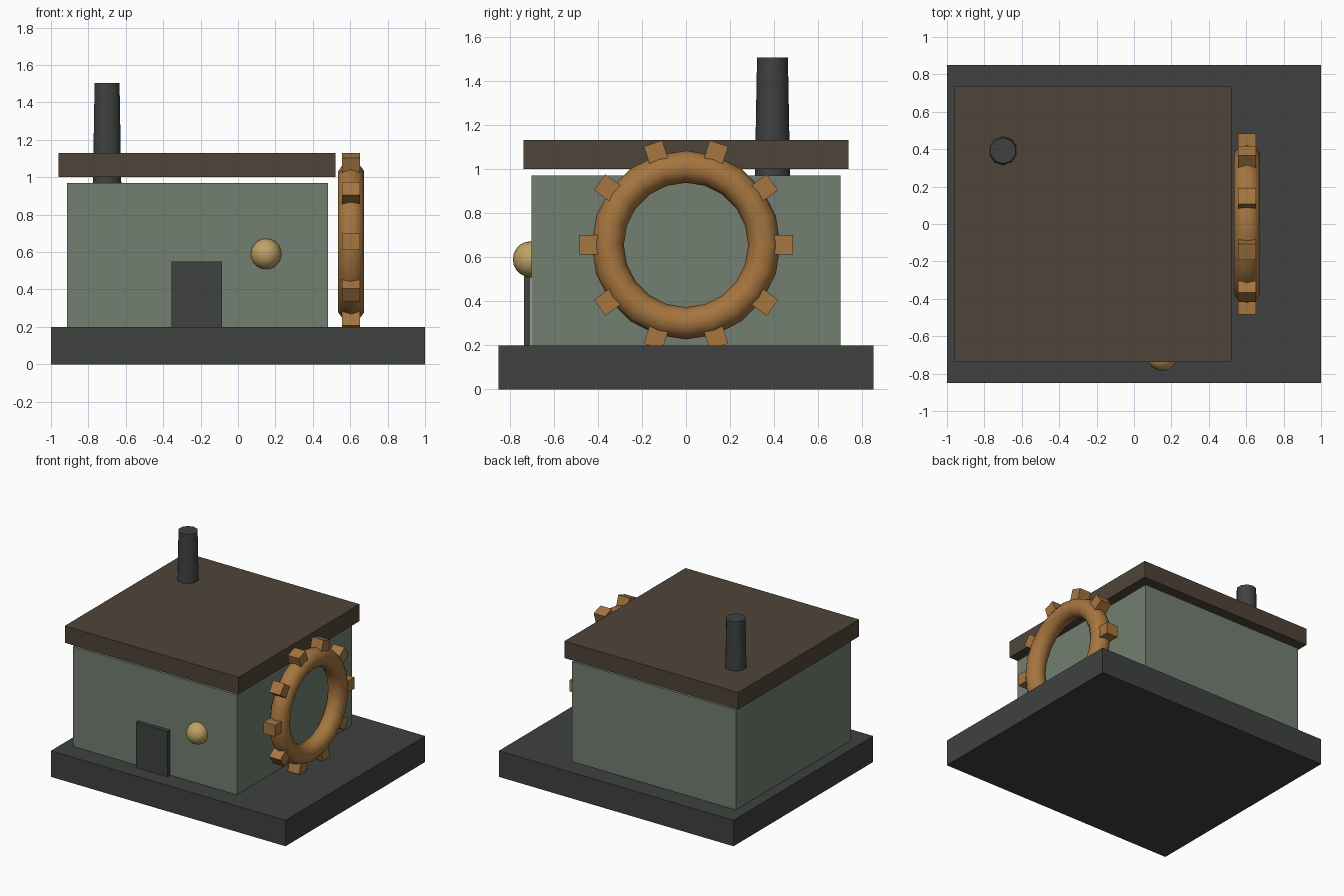
import bpy
from math import radians, cos, sin, pi

if "Cube" in bpy.data.objects:
    bpy.data.objects.remove(bpy.data.objects["Cube"])


def material(name, rgb):
    m = bpy.data.materials.new(name)
    m.diffuse_color = (*rgb, 1)
    m.use_nodes = True
    m.node_tree.nodes["Principled BSDF"].inputs["Base Color"].default_value = m.diffuse_color
    return m


IRON = material("dark_iron", (0.05, 0.053, 0.053))
WALL = material("sage_wall", (0.17, 0.21, 0.165))
WOOD = material("brown_roof", (0.078, 0.058, 0.04))
BRONZE = material("bronze", (0.38, 0.18, 0.05))
BRASS = material("brass", (0.52, 0.36, 0.13))


def finish(name, mat):
    o = bpy.context.object
    o.name = name
    o.data.materials.append(mat)
    return o


def box(name, x, y, z, mat):
    """Box from (min, max) ranges on each axis."""
    bpy.ops.mesh.primitive_cube_add(size=1, location=[sum(r) / 2 for r in (x, y, z)])
    o = finish(name, mat)
    o.scale = [r[1] - r[0] for r in (x, y, z)]
    return o


# Base, building, roof slab and door
box("base", (-1, 1), (-0.85, 0.85), (0, 0.2), IRON)
box("walls", (-0.915, 0.48), (-0.7, 0.7), (0.2, 0.97), WALL)
box("roof", (-0.96, 0.52), (-0.737, 0.737), (1.0, 1.13), WOOD)
box("door", (-0.355, -0.085), (-0.735, -0.704), (0.2, 0.55), IRON)

# Tapered chimney
bpy.ops.mesh.primitive_cone_add(vertices=10, radius1=0.081, radius2=0.07, depth=0.6,
                                location=(-0.7, 0.392, 1.205))
finish("chimney", IRON)
bpy.ops.object.shade_smooth_by_angle(angle=radians(40))

# Round lamp beside the door
bpy.ops.mesh.primitive_uv_sphere_add(segments=16, ring_count=10, radius=0.082,
                                     location=(0.15, -0.703, 0.59))
finish("lamp", BRASS)
bpy.ops.object.shade_smooth()

# Gear wheel on the right wall: ring plus ten teeth
GX, GZ = 0.605, 0.655
bpy.ops.mesh.primitive_torus_add(major_segments=20, minor_segments=10, major_radius=0.355,
                                 minor_radius=0.073, location=(GX, 0, GZ),
                                 rotation=(0, pi / 2, 0))
finish("gear_ring", BRONZE)
bpy.ops.object.shade_smooth()

for i in range(10):
    a = i * pi / 5
    bpy.ops.mesh.primitive_cube_add(size=1, location=(GX, 0.44 * cos(a), GZ + 0.44 * sin(a)),
                                    rotation=(a, 0, 0))
    finish(f"gear_tooth_{i + 1}", BRONZE).scale = (0.096, 0.088, 0.088)
